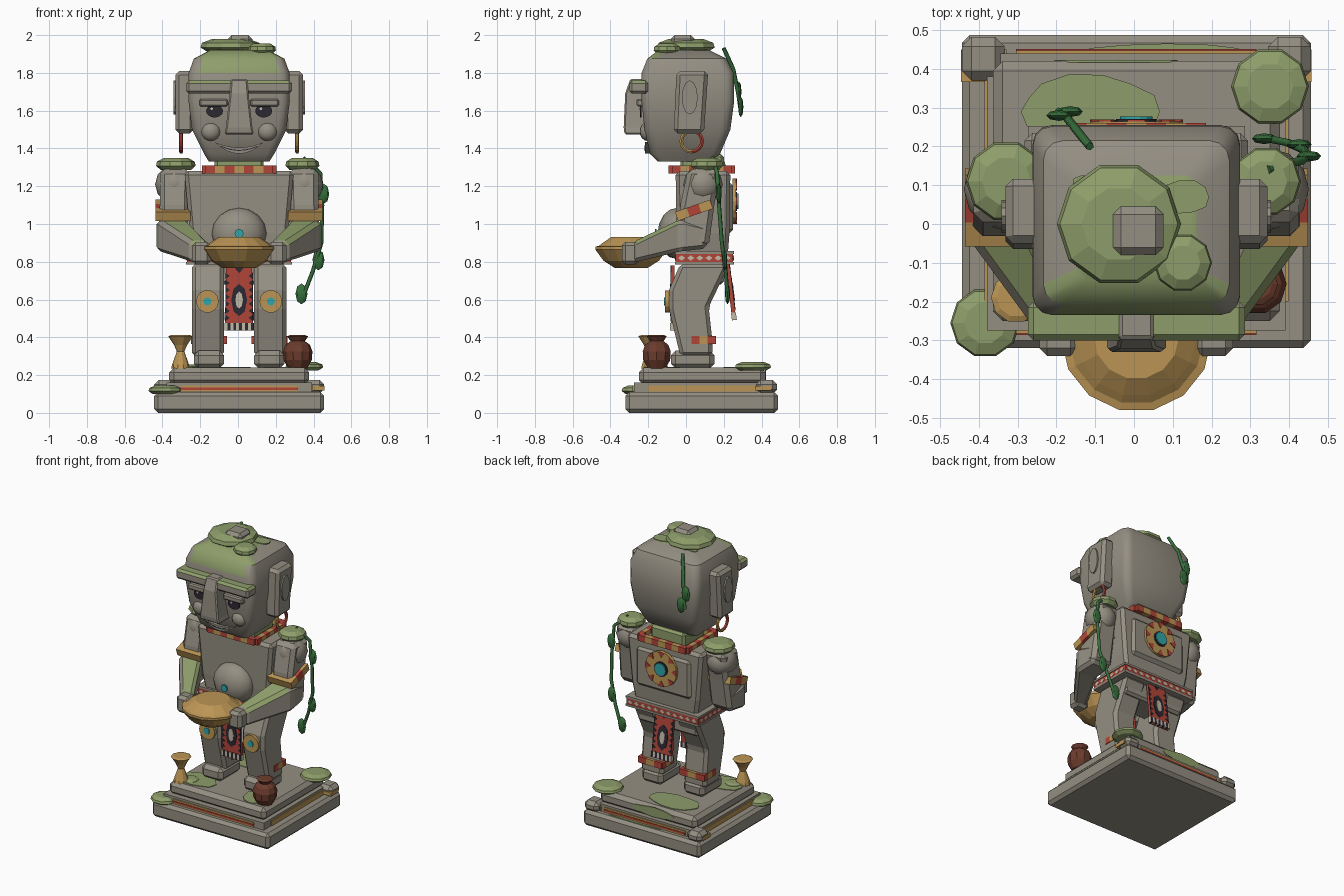
import bpy, bmesh, math, random
from mathutils import Vector as V, Matrix as M

if "Cube" in bpy.data.objects:
    bpy.data.objects.remove(bpy.data.objects["Cube"])
random.seed(4)
OFF = V((0.006, 0, 0))
PAL = dict(stone=(.30, .275, .225), moss=(.27, .34, .145), gold=(.50, .30, .09), red=(.44, .06, .04),
           dark=(.026, .021, .032), turquoise=(.03, .38, .40), clay=(.15, .045, .026),
           vine=(.038, .156, .045), cream=(.55, .49, .39))
MAT = {}
for key, rgb in PAL.items():
    m = bpy.data.materials.new(key)
    m.use_nodes = True
    m.diffuse_color = (*rgb, 1)
    m.node_tree.nodes["Principled BSDF"].inputs["Base Color"].default_value = (*rgb, 1)
    MAT[key] = m


def add(name, bm, mats="stone", bevel=0, smooth=False, rule=None):
    bmesh.ops.recalc_face_normals(bm, faces=bm.faces)
    bm.normal_update()
    if rule:
        for f in bm.faces:
            f.material_index = int(rule(f))
    bmesh.ops.translate(bm, verts=bm.verts, vec=OFF)
    me = bpy.data.meshes.new(name)
    bm.to_mesh(me)
    bm.free()
    for k in mats.split():
        me.materials.append(MAT[k])
    ob = bpy.data.objects.new(name, me)
    bpy.context.collection.objects.link(ob)
    if bevel:
        b = ob.modifiers.new("Bevel", "BEVEL")
        b.width, b.segments = bevel, 1
    if smooth:
        bpy.ops.object.select_all(action='DESELECT')
        ob.select_set(True)
        bpy.context.view_layer.objects.active = ob
        bpy.ops.object.shade_smooth_by_angle(angle=math.radians(35))
    return ob


def loft(name, rings, mats="stone", **kw):
    bm = bmesh.new()
    vs = [[bm.verts.new(p) for p in r] for r in rings]
    n = len(vs[0])
    for a, b in zip(vs, vs[1:]):
        for i in range(n):
            j = (i + 1) % n
            bm.faces.new((a[i], a[j], b[j], b[i]))
    bm.faces.new(vs[0])
    bm.faces.new(vs[-1])
    return add(name, bm, mats, **kw)


def level(x0, x1, y0, y1, z):
    return [(x0, y0, z), (x1, y0, z), (x1, y1, z), (x0, y1, z)]


def box(name, x0, x1, y0, y1, z0, z1, mats="stone", bevel=.015, **kw):
    return loft(name, [level(x0, x1, y0, y1, z) for z in (z0, z1)], mats, bevel=bevel, **kw)


def lathe(name, x, y, prof, mats, n=12, **kw):
    ring = [2 * math.pi * i / n for i in range(n)]
    return loft(name, [[(x + r * math.cos(a), y + r * math.sin(a), z) for a in ring] for r, z in prof], mats, **kw)


def moss_disc(name, x, y, z, r, h):
    lathe(name, x, y, [(r * .75, z), (r, z + h * .35), (r * .95, z + h * .7), (r * .6, z + h)], "moss", n=10)


def ball(name, c, size, mats="stone", seg=16):
    bm = bmesh.new()
    bmesh.ops.create_uvsphere(bm, u_segments=seg, v_segments=seg // 2, radius=1,
                              matrix=M.Translation(c) @ M.Diagonal((*size, 1)))
    return add(name, bm, mats, smooth=True)


# Frames for flat decoration: outward normal is u x v
FRONT, BACK = (V((1, 0, 0)), V((0, 0, 1))), (V((-1, 0, 0)), V((0, 0, 1)))
LEFT, RIGHT = (V((0, 1, 0)), V((0, 0, 1))), (V((0, -1, 0)), V((0, 0, 1)))
TOP = (V((1, 0, 0)), V((0, 1, 0)))


def plates(name, polys, origin, frame, mats, t=.006, **kw):
    bm, (u, v) = bmesh.new(), frame
    n = u.cross(v).normalized() * t
    for poly in polys:
        pts = [V(origin) + u * a + v * b for a, b in poly]
        lo, hi = ([bm.verts.new(p + o) for p in pts] for o in (V(), n))
        bm.faces.new(lo)
        bm.faces.new(hi)
        for i in range(len(pts)):
            j = (i + 1) % len(pts)
            bm.faces.new((lo[i], lo[j], hi[j], hi[i]))
    return add(name, bm, mats, **kw)


def oval(a, b, n=14, jitter=0, cx=0, cy=0):
    out = []
    for i in range(n):
        k, t = 1 - jitter * random.random(), 2 * math.pi * i / n
        out.append((cx + a * k * math.cos(t), cy + b * k * math.sin(t)))
    return out


def bands(name, lines, n, w, h, mats="red gold"):
    # Alternating coloured blocks laid along straight lines
    bm = bmesh.new()
    for p, q in lines:
        p, q = V(p), V(q)
        rot = (q - p).to_track_quat('X', 'Z').to_matrix().to_4x4()
        for i in range(n):
            mat = M.Translation(p.lerp(q, (i + .5) / n)) @ rot @ M.Diagonal(((q - p).length / n, w, h, 1))
            vs = bmesh.ops.create_cube(bm, size=1, matrix=mat)["verts"]
            for f in {f for x in vs for f in x.link_faces}:
                f.material_index = i % 2
    return add(name, bm, mats)


def loop(x, y0, y1, z):
    c = [(-x, y0, z), (x, y0, z), (x, y1, z), (-x, y1, z)]
    return [(c[i], c[(i + 1) % 4]) for i in range(4)]


# Stepped plinth with inlaid band, corner stones and moss
box("plinth_lower", -.45, .45, -.32, .487, 0, .11, bevel=.02)
box("plinth_middle", -.385, .385, -.275, .44, .1, .16, bevel=0)
box("plinth_upper", -.37, .37, -.25, .42, .15, .24, bevel=.025)
box("plinth_inlay_sides", -.392, .392, -.2, .37, .112, .146, "gold", 0)
box("plinth_inlay_ends", -.31, .31, -.282, .447, .112, .146, "gold", 0)
box("plinth_inlay_line", -.31, .31, -.286, .451, .122, .134, "red", 0)
for s in (-1, 1):
    box("corner_stone", *sorted((s * .34, s * .45)), .37, .483, .1, .175, bevel=.025)
    box("corner_stone_inlay", *sorted((s * .335, s * .452)), .366, .45, .118, .142, "gold", 0)
plates("plinth_moss_upper", [oval(.2, .1, 14, .2, -.13, .29), oval(.14, .12, 12, .25, -.22, -.12),
                             oval(.12, .1, 12, .2, .24, -.13)], (0, 0, .238), TOP, "moss")
plates("plinth_moss_lower", [oval(.24, .024, 12, .15, .08, .443)], (0, 0, .108), TOP, "moss")
plates("plinth_moss_back", [oval(.17, .036, 12, .2)], (-.05, .417, .2), BACK, "moss")
moss_disc("moss_front", -.39, -.255, .1, .09, .045)
moss_disc("moss_back", .345, .355, .225, .1, .045)
moss_disc("moss_goblet", -.27, -.15, .225, .06, .03)

# Legs, feet, knee discs and anklets
side = [(-.03, .3), (-.09, .55), (-.09, .65), (-.03, .79), (.23, .79), (.12, .56), (.14, .38), (.14, .3)]
for s in (-1, 1):
    loft("leg", [[(s * x, y, z) for y, z in side] for x in (.08, .25)], bevel=.02)
    box("foot", *sorted((s * .08, s * .24)), -.08, .15, .235, .33, bevel=.025)
    plates("knee_disc", [oval(.06, .06)], (s * .168, -.085, .59), FRONT, "gold", .025)
    plates("knee_gem", [oval(.022, .022, 8)], (s * .168, -.11, .59), FRONT, "turquoise")
    bands("anklet", [((s * x, .03, .385), (s * x, .155, .385)) for x in (.075, .245)]
          + [((s * .07, .148, .385), (s * .25, .148, .385))], 3, .02, .042)
box("pelvis", -.23, .23, 0, .2, .68, .82)

# Torso, belly and back ornament
loft("torso", [level(-.235, .235, -.04, .22, .82), level(-.26, .26, -.05, .23, .95),
               level(-.29, .29, -.055, .235, 1.28)], bevel=.02)
box("back_panel", -.21, .21, .2, .25, .95, 1.22, bevel=.02)
ball("belly", (0, -.05, .95), (.145, .1, .135))
plates("navel_gem", [oval(.024, .024, 8)], (0, -.155, .95), FRONT, "turquoise", .009)
plates("back_medallion", [oval(.12, .12, 16)], (0, .245, 1.12), BACK, "gold", .02)
rays = []
for k in range(8):
    pol = lambda r, d: (r * math.cos((k + d) * math.pi / 4), r * math.sin((k + d) * math.pi / 4))
    rays.append([pol(.118, -.25), pol(.12, 0), pol(.118, .25), pol(.08, 0)])
plates("medallion_rays", rays, (0, .264, 1.12), BACK, "red")
plates("medallion_ring", [oval(.052, .052)], (0, .265, 1.12), BACK, "dark", .006)
plates("medallion_gem", [oval(.042, .042)], (0, .268, 1.12), BACK, "turquoise", .009)

# Patterned belt
box("belt", -.275, .275, -.055, .25, .798, .842, "red", 0)
for z in (.786, .842):
    box("belt_edge", -.28, .28, -.058, .253, z, z + .014, "stone", 0)
for fr, org, half in ((FRONT, (0, -.054, .82), .27), (BACK, (0, .249, .82), .27),
                      (LEFT, (.274, .0975, .82), .145), (RIGHT, (-.274, .0975, .82), .145)):
    n = round(half / .025)
    xs = [-half + (i + .5) * 2 * half / n for i in range(n)]
    plates("belt_diamonds", [[(x - .019, 0), (x, -.014), (x + .019, 0), (x, .014)] for x in xs], org, fr, "cream", .004)


# Woven cloths, front and back
def cloth(name, org, fr, h):
    u, v = fr
    nrm = u.cross(v).normalized()
    at = lambda k: V(org) + nrm * k
    plates(name, [[(-.075, 0), (.075, 0), (.068, h), (-.068, h)]], at(0), fr, "red", .02)
    zig = [[(s * .073, z), (s * .05, z + .018), (s * .073, z + .036)] for s in (-1, 1)
           for z in [.05 + .037 * i for i in range(int((h - .08) / .037))]]
    zig.append([(-.035, h), (.035, h), (0, h - .04)])
    plates(name + "_zigzag", zig, at(.019), fr, "dark", .004)
    mid = h * .47
    plates(name + "_diamond", [oval(.042, .085, 8, 0, 0, mid)], at(.019), fr, "dark", .005)
    plates(name + "_diamond_core", [oval(.02, .045, 8, 0, 0, mid)], at(.022), fr, "cream", .005)
    fringe = [[(x, 0), (x + .0155, 0), (x + .0155, .04), (x, .04)] for x in [-.0775 + .0155 * i for i in range(10)]]
    plates(name + "_fringe", fringe, at(-.002), fr, "cream dark", .026,
           rule=lambda f: int((f.calc_center_median().x + .0775) / .0155) % 2)


cloth("front_cloth", (0, -.06, .435), FRONT, .345)
cloth("back_cloth", (0, .245, .49), (V((-1, 0, 0)), V((0, -.12, 1))), .31)

# Shoulders, arms, hands and armbands
for s in (-1, 1):
    ball("shoulder", (s * .345, .09, 1.21), (.1, .105, .1), seg=12)
    loft("upper_arm", [level(*sorted((s * a, s * b)), c, d, z) for a, b, c, d, z in
                       ((.27, .43, -.04, .12, .88), (.265, .42, -.03, .15, 1.1), (.26, .42, .01, .18, 1.29))], bevel=.025)
    loft("forearm", [[(s * (x + i * hx), y, z + j * hz) for i, j in ((-1, -1), (1, -1), (1, 1), (-1, 1))]
                     for x, y, z, hx, hz in ((.35, .11, .93, .075, .06), (.355, -.03, .94, .083, .085),
                                             (.205, -.28, .85, .05, .055))],
         "stone moss", bevel=.02, rule=lambda f: f.normal.z > .6 and f.calc_center_median().y < 0)
    box("hand", *sorted((s * .15, s * .25)), -.34, -.25, .785, .905, bevel=.02)
    bands("armband", [((s * .35, -.05, 1.04), (s * .35, .135, 1.105))], 3, .185, .05, "gold red")
    moss_disc("shoulder_moss", s * .335, .11, 1.285, .105 if s < 0 else .09, .065)

# Neck and necklace
box("neck", -.13, .13, -.03, .2, 1.27, 1.37, "moss")
bands("necklace", loop(.18, -.075, .243, 1.288), 7, .035, .042)


# Head
def rounded(hx, y0, y1, z, r):
    pts = []
    for q, (cx, cy) in enumerate(((hx - r, y1 - r), (r - hx, y1 - r), (r - hx, y0 + r), (hx - r, y0 + r))):
        for i in range(4):
            a = math.pi / 2 * (q + i / 3)
            pts.append((cx + r * math.cos(a), cy + r * math.sin(a), z))
    return pts


loft("head", [rounded(*p) for p in ((.16, -.15, .12, 1.33, .03), (.185, -.19, .18, 1.37, .04),
     (.25, -.22, .235, 1.5, .05), (.268, -.235, .255, 1.65, .05), (.267, -.235, .252, 1.8, .05),
     (.24, -.205, .215, 1.875, .05), (.155, -.145, .125, 1.92, .03))], "stone moss", smooth=True,
     rule=lambda f: f.normal.z > .35 and f.calc_center_median().z > 1.83
     and (f.calc_center_median().y < -.1 and abs(f.calc_center_median().x) < .2 or f.normal.z > .95))
plates("head_moss_patch", [oval(.07, .05, 10, .2, .13, .07), oval(.04, .03, 10, .2, -.13, .1)], (0, 0, 1.918), TOP, "moss")
moss_disc("crown_moss_large", -.045, 0, 1.91, .16, .07)
moss_disc("crown_moss_small", .12, -.1, 1.9, .075, .055)
box("crown_stone", -.06, .07, -.08, .045, 1.93, 2.0, bevel=.02)

# Face
box("brow", -.28, .28, -.3, -.2, 1.69, 1.76, "stone moss", rule=lambda f: f.normal.z > .5)
loft("nose", [level(-x, x, y, -.2, z) for x, y, z in ((.078, -.325, 1.475), (.07, -.33, 1.51),
                                                     (.05, -.322, 1.69), (.044, -.295, 1.768))], bevel=.008)
for s in (-1, 1):
    plates("eye", [oval(.045, .034)], (s * .13, -.236, 1.598), FRONT, "dark", .008)
    plates("eye_glint", [oval(.008, .008, 6)], (s * .13 - .015, -.243, 1.61), FRONT, "cream", .004)
    box("eyelid", *sorted((s * .06, s * .21)), -.262, -.21, 1.622, 1.662, bevel=.008)
    ball("cheek", (s * .15, -.205, 1.49), (.052, .04, .05))
arc = [(-.13 + .0325 * i) for i in range(9)]
smile = [(x, 1.372 + 3.6 * x * x) for x in arc] + [(x, 1.405 + 1.7 * x * x) for x in arc[-2:0:-1]]
plates("mouth", [smile], (0, -.18, 0), FRONT, "stone", .038)
plates("mouth_line", [[(x, 1.387 + 2.4 * x * x) for x in arc[1:-1]]
                      + [(x, 1.392 + 2.4 * x * x) for x in arc[-2:0:-1]]], (0, -.217, 0), FRONT, "dark", .003)

# Ears and earrings
for s in (-1, 1):
    loft("ear", [level(*sorted((s * .24, s * .338)), a, b, z) for a, b, z in ((-.065, .095, 1.48), (-.05, .118, 1.81))],
         bevel=.02)
    plates("ear_inner", [oval(.042, .09, 12)], (s * .333, .02, 1.67), LEFT if s > 0 else RIGHT, "stone", .015)
    bm = bmesh.new()
    rows = [[bm.verts.new((s * .307 + .011 * math.cos(b), .03 + (.055 + .011 * math.sin(b)) * math.cos(a),
                           1.438 + (.055 + .011 * math.sin(b)) * math.sin(a)))
             for b in [math.pi / 3 * j for j in range(6)]] for a in [math.pi / 8 * i for i in range(16)]]
    for i in range(16):
        for j in range(6):
            p, q, k = rows[i], rows[(i + 1) % 16], (j + 1) % 6
            bm.faces.new((p[j], p[k], q[k], q[j]))
    add("earring", bm, "gold red", rule=lambda f: (f.calc_center_median().y - .03) * s > 0)

# Offering bowl, goblet and jar
lathe("offering_bowl", 0, -.29, [(.09, .768), (.15, .805), (.195, .865), (.195, .88), (.175, .885),
                                 (.155, .9), (.11, .93)], "gold", n=14)
lathe("goblet", -.31, -.19, [(.05, .235), (.045, .255), (.02, .325), (.035, .36), (.065, .405), (.05, .412)], "gold", n=10)
lathe("jar", .31, -.155, [(.05, .235), (.075, .28), (.078, .325), (.065, .36), (.038, .38), (.055, .405), (.04, .412)],
      "clay", n=10)


# Hanging vines
def vine(name, pts, leaves):
    cu = bpy.data.curves.new(name, 'CURVE')
    cu.dimensions, cu.bevel_depth, cu.bevel_resolution, cu.use_fill_caps = '3D', .011, 1, True
    sp = cu.splines.new('POLY')
    sp.points.add(len(pts) - 1)
    for p, c in zip(sp.points, pts):
        p.co = (*(V(c) + OFF), 1)
    cu.materials.append(MAT["vine"])
    bpy.context.collection.objects.link(bpy.data.objects.new(name, cu))
    for c in leaves:
        ball(name + "_leaf", c, (.032, .014, .055), "vine", 8)


vine("arm_vine", [(.34, .14, 1.35), (.43, .165, 1.27), (.44, .175, 1.1), (.435, .19, .9), (.39, .21, .75), (.34, .22, .62)],
     [(.445, .175, 1.16), (.42, .205, .81), (.33, .22, .63)])
vine("head_vine", [(-.12, .2, 1.93), (-.16, .25, 1.82), (-.18, .275, 1.7), (-.2, .29, 1.6)],
     [(-.2, .28, 1.7), (-.17, .29, 1.62)])
